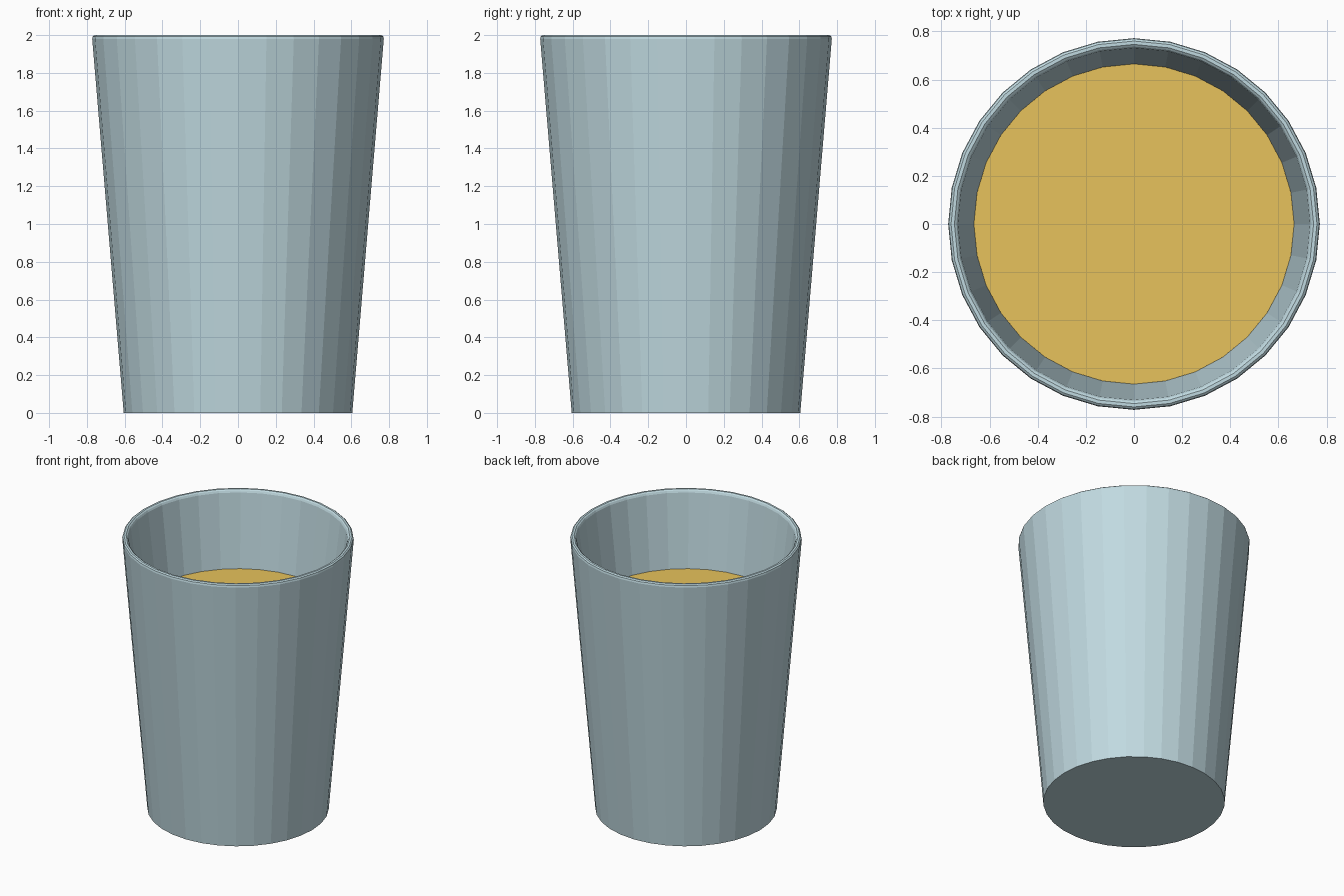
import bpy
import bmesh
from math import cos, sin, tau

SIDES = 32

cube = bpy.data.objects.get("Cube")
if cube:
    bpy.data.objects.remove(cube, do_unlink=True)


def material(name, colour):
    mat = bpy.data.materials.new(name)
    mat.use_nodes = True
    mat.diffuse_color = colour
    mat.node_tree.nodes["Principled BSDF"].inputs["Base Color"].default_value = colour
    return mat


def lathe(name, profile, mat):
    """Turn a (radius, height) profile about z and cap both ends."""
    bm = bmesh.new()
    rings = [[bm.verts.new((r * cos(tau * i / SIDES), r * sin(tau * i / SIDES), z))
              for i in range(SIDES)] for r, z in profile]
    for low, high in zip(rings, rings[1:]):
        for i in range(SIDES):
            j = (i + 1) % SIDES
            bm.faces.new((low[i], low[j], high[j], high[i]))
    bm.faces.new(rings[0])
    bm.faces.new(rings[-1])
    bmesh.ops.recalc_face_normals(bm, faces=bm.faces)
    mesh = bpy.data.meshes.new(name)
    bm.to_mesh(mesh)
    bm.free()
    mesh.materials.append(mat)
    obj = bpy.data.objects.new(name, mesh)
    bpy.context.collection.objects.link(obj)
    return obj


glass = material("pale blue glass", (0.53, 0.70, 0.75, 1))
amber = material("amber drink", (0.83, 0.56, 0.11, 1))

# Tapered cup: outer wall, rounded rim, inner wall and thick floor
lathe("cup", [(0.605, 0), (0.772, 1.98), (0.769, 1.993), (0.76, 2.0),
              (0.746, 2.0), (0.737, 1.993), (0.731, 1.98), (0.5, 0.1)], glass)

# Drink filling the cup to about three quarters
lathe("drink", [(0.498, 0.105), (0.665, 1.45)], amber)
